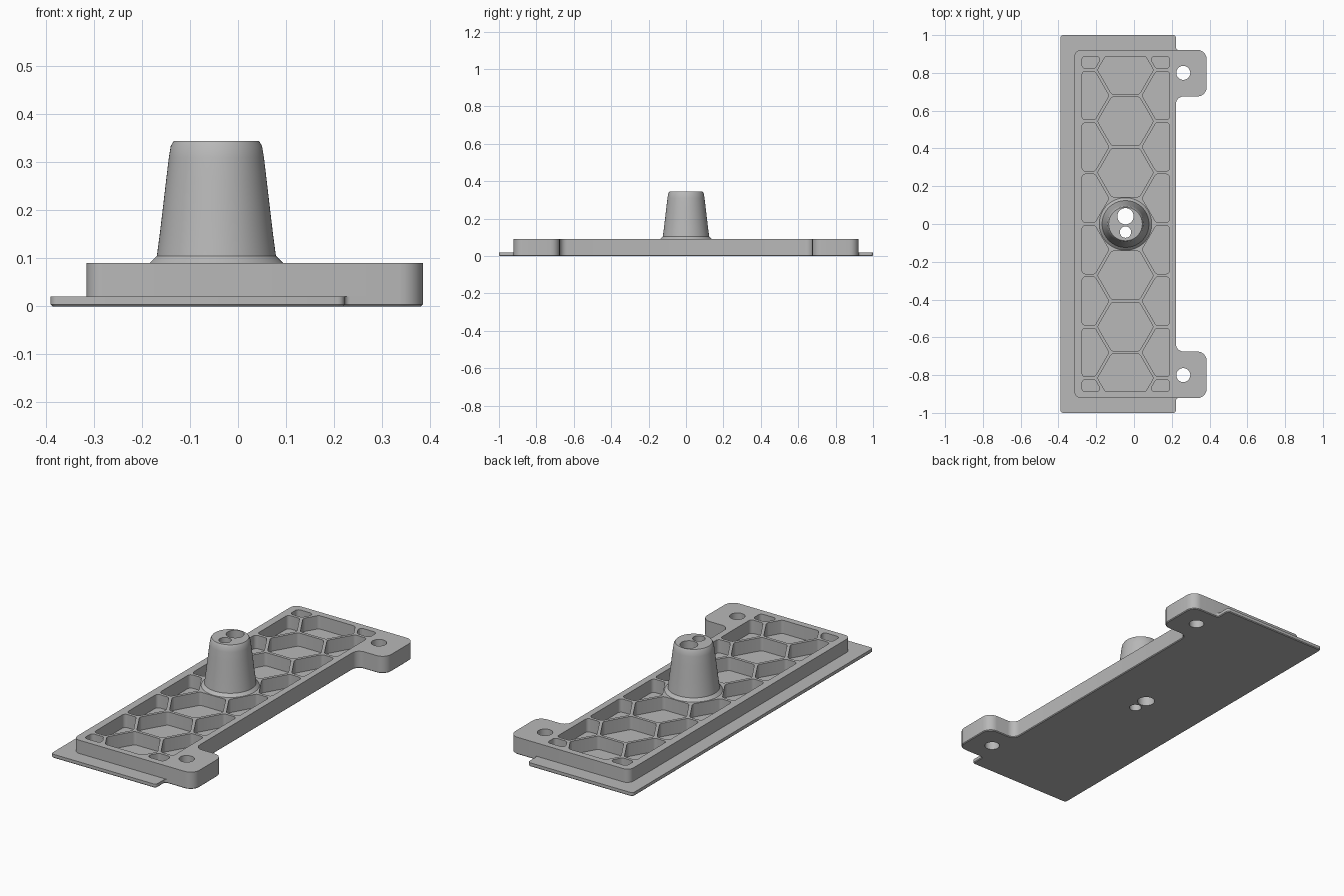
import bpy, bmesh, math
from mathutils import Vector

if "Cube" in bpy.data.objects:
    bpy.data.objects.remove(bpy.data.objects["Cube"])

grey = bpy.data.materials.new("plain grey")
grey.use_nodes = True
grey.diffuse_color = (0.48, 0.48, 0.48, 1)
grey.node_tree.nodes["Principled BSDF"].inputs["Base Color"].default_value = grey.diffuse_color

PLATE_TOP, FRAME_TOP = 0.02, 0.09
BOSS_X = -0.045


def rounded(corners, steps=6):
    """Fillet every (x, y, radius) corner of a closed outline."""
    out = []
    for i, (x, y, r) in enumerate(corners):
        p = Vector((x, y))
        a = Vector(corners[i - 1][:2]) - p
        b = Vector(corners[(i + 1) % len(corners)][:2]) - p
        half = a.angle(b) / 2
        d = min(r / math.tan(half), 0.45 * a.length, 0.45 * b.length)
        r = d * math.tan(half)
        a.normalize()
        b.normalize()
        centre = p + (a + b).normalized() * (r / math.sin(half))
        va, vb = p + a * d - centre, p + b * d - centre
        sweep = va.angle_signed(vb)
        for k in range(steps + 1):
            t = -sweep * k / steps
            c, s = math.cos(t), math.sin(t)
            out.append((centre.x + va.x * c - va.y * s, centre.y + va.x * s + va.y * c))
    return out


def clip(poly, axis, limit, sign):
    """Keep the part of a polygon on the inner side of an axis-aligned line."""
    out = []
    for i, q in enumerate(poly):
        p = poly[i - 1]
        dp, dq = sign * (limit - p[axis]), sign * (limit - q[axis])
        if dp * dq < 0:
            t = dp / (dp - dq)
            out.append(tuple(u + (v - u) * t for u, v in zip(p, q)))
        if dq >= 0:
            out.append(q)
    return out


def prism(bm, outline, z0, z1):
    face = bm.faces.new([bm.verts.new((x, y, z0)) for x, y in outline])
    top = bmesh.ops.extrude_face_region(bm, geom=[face])["geom"]
    bmesh.ops.translate(bm, verts=[g for g in top if isinstance(g, bmesh.types.BMVert)],
                        vec=(0, 0, z1 - z0))


def circle(x, y, r, n=40):
    return [(x + r * math.cos(math.tau * i / n), y + r * math.sin(math.tau * i / n)) for i in range(n)]


def make(name, bm):
    bmesh.ops.recalc_face_normals(bm, faces=bm.faces[:])
    mesh = bpy.data.meshes.new(name)
    bm.to_mesh(mesh)
    bm.free()
    mesh.materials.append(grey)
    ob = bpy.data.objects.new(name, mesh)
    bpy.context.scene.collection.objects.link(ob)
    return ob


def finish(ob, *cutters):
    """Cut the part, then smooth its curved walls."""
    for c in cutters:
        mod = ob.modifiers.new("cut", "BOOLEAN")
        mod.operation, mod.solver, mod.object = "DIFFERENCE", "EXACT", c
    bpy.ops.object.select_all(action="DESELECT")
    ob.select_set(True)
    bpy.context.view_layer.objects.active = ob
    bpy.ops.object.convert(target="MESH")
    bpy.ops.object.shade_smooth_by_angle(angle=math.radians(28))


def mirrored(half):
    """Complete an outline listed from the front to the middle."""
    return half + [(x, -y, r) for x, y, r in reversed(half)]


# Lower half of the right edge with its mounting ear
ear = [(0.385, -0.922, 0.05), (0.385, -0.675, 0.05), (0.222, -0.675, 0.04)]

# Thin base plate with a chamfered underside
bm = bmesh.new()
base = mirrored([(-0.39, -1, 0.015), (0.222, -1, 0.015), (0.222, -0.922, 0.012)] + ear)
prism(bm, rounded(base), 0, PLATE_TOP)
rim = [e for e in bm.edges if all(v.co.z < 0.001 for v in e.verts)]
bmesh.ops.bevel(bm, geom=rim, offset=0.004, segments=1, affect="EDGES")
base_plate = make("base_plate", bm)

# Raised frame that carries the honeycomb
bm = bmesh.new()
prism(bm, rounded(mirrored([(-0.315, -0.922, 0.035)] + ear)), PLATE_TOP, FRAME_TOP)
frame = make("honeycomb_frame", bm)

# Tapered boss with a flared foot, turned from a profile
profile = [(0.139, 0.088), (0.139, 0.09), (0.124, 0.105), (0.118, 0.15), (0.112, 0.2),
           (0.105, 0.26), (0.099, 0.31), (0.095, 0.334), (0.089, 0.344)]
bm = bmesh.new()
rings = [[bm.verts.new((x, y, z)) for x, y in circle(BOSS_X, 0, r, 64)] for r, z in profile]
for low, high in zip(rings, rings[1:]):
    for i in range(len(low)):
        bm.faces.new((low[i - 1], low[i], high[i], high[i - 1]))
bm.faces.new(rings[0])
bm.faces.new(rings[-1])
boss = make("tapered_boss", bm)

# Honeycomb pockets, clipped to the inside of the frame
bm = bmesh.new()
pitch, flat = 0.272, 0.128
R = flat / math.cos(math.pi / 6)
for col in (-1, 0, 1):
    for row in range(-4, 5):
        cx = BOSS_X + col * pitch * math.sqrt(3) / 2
        cy = pitch * (row + (0.5 if col else 0))
        if (col == 0 and row == 0) or abs(cy) > 1:
            continue
        cell = [(cx + R * math.cos(i * math.pi / 3), cy + R * math.sin(i * math.pi / 3)) for i in range(6)]
        for axis, limit, sign in ((0, -0.275, -1), (0, 0.188, 1), (1, -0.888, -1), (1, 0.888, 1)):
            cell = clip(cell, axis, limit, sign)
        if len(cell) > 2:
            prism(bm, rounded([(x, y, 0.018) for x, y in cell], 4), PLATE_TOP - 0.01, FRAME_TOP + 0.05)
pockets = make("pocket_cutter", bm)

# Through holes in the ears and the boss
bm = bmesh.new()
for x, y, r in ((0.261, 0.8, 0.037), (0.261, -0.8, 0.037), (BOSS_X, 0.041, 0.043), (BOSS_X, -0.043, 0.03)):
    prism(bm, circle(x, y, r), -0.1, 0.5)
holes = make("hole_cutter", bm)

finish(base_plate, holes)
finish(frame, pockets, holes)
finish(boss, holes)
for c in (pockets, holes):
    c.hide_render = True
    bpy.data.objects.remove(c)
